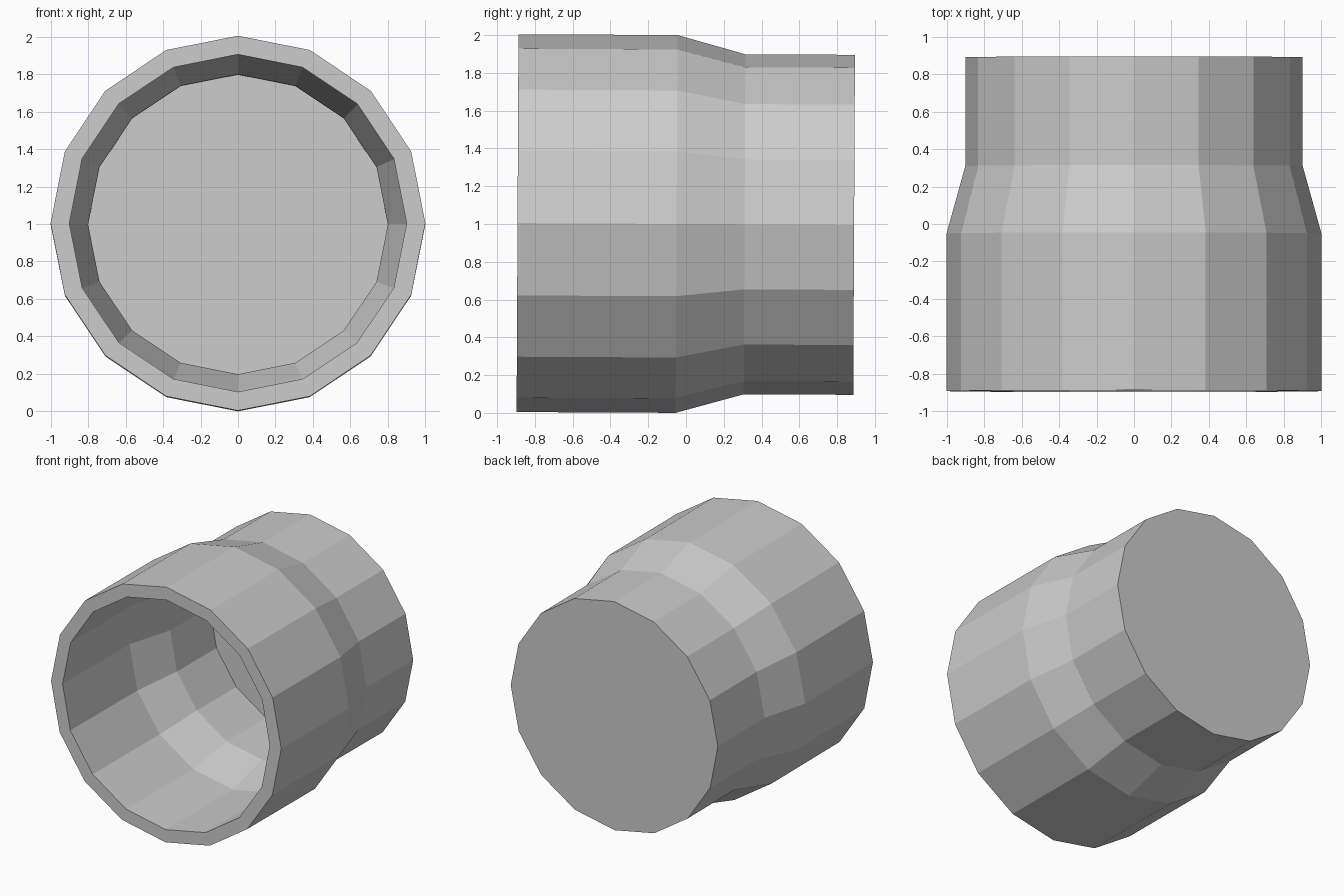
import bpy, bmesh
from math import sin, cos, tau

if "Cube" in bpy.data.objects:
    bpy.data.objects.remove(bpy.data.objects["Cube"])

SIDES = 16
# (radius, y) section: closed back, outer wall, front rim, inner wall, inner floor
SECTION = [(0.9, 0.89), (0.9, 0.31), (1.0, -0.05), (1.0, -0.892),
           (0.9, -0.892), (0.9, -0.06), (0.8, 0.3), (0.8, 0.79)]


def ring(bm, radius, y):
    return [bm.verts.new((radius * sin(tau * i / SIDES), y, radius * cos(tau * i / SIDES)))
            for i in range(SIDES)]


# Stepped cup lying on its side, open to the front
bm = bmesh.new()
rings = [ring(bm, r, y) for r, y in SECTION]
for a, b in zip(rings, rings[1:]):
    for i in range(SIDES):
        j = (i + 1) % SIDES
        bm.faces.new((a[i], a[j], b[j], b[i]))
bm.faces.new(rings[0])
bm.faces.new(rings[-1])
bmesh.ops.recalc_face_normals(bm, faces=bm.faces)

mesh = bpy.data.meshes.new("stepped_cup")
bm.to_mesh(mesh)
bm.free()
cup = bpy.data.objects.new("stepped_cup", mesh)
bpy.context.collection.objects.link(cup)
cup.location.z = 1.0
cup.rotation_euler.x = -0.005  # very slight lean
